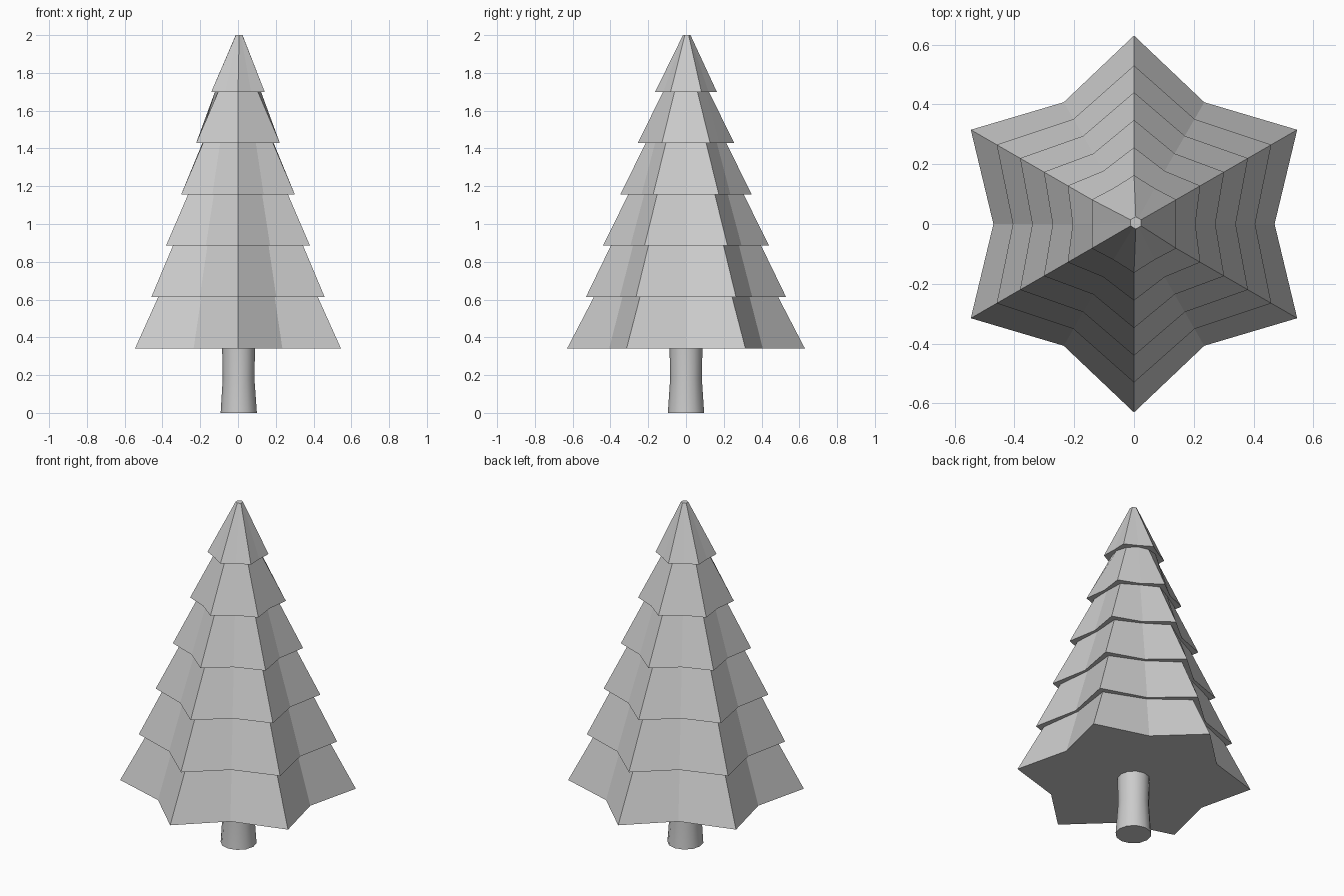
import bpy, bmesh
from math import sin, cos, tau

if "Cube" in bpy.data.objects:
    bpy.data.objects.remove(bpy.data.objects["Cube"])


def ring(bm, ridge, valley, z, sides, cx=0.0, cy=0.0):
    # odd corners are ridges, even corners are valleys
    return [bm.verts.new((cx + (ridge if i % 2 else valley) * cos(tau * i / sides),
                          cy + (ridge if i % 2 else valley) * sin(tau * i / sides), z))
            for i in range(sides)]


def loft(name, sections, sides, smooth=False):
    bm = bmesh.new()
    rings = [ring(bm, r, v, z, sides, cx, cy) for r, v, z, cx, cy in sections]
    for a, b in zip(rings, rings[1:]):
        for i in range(sides):
            j = (i + 1) % sides
            bm.faces.new((a[i], a[j], b[j], b[i])).smooth = smooth
    bm.faces.new(rings[0][::-1])
    bm.faces.new(rings[-1])
    bmesh.ops.recalc_face_normals(bm, faces=bm.faces)
    mesh = bpy.data.meshes.new(name)
    bm.to_mesh(mesh)
    bm.free()
    obj = bpy.data.objects.new(name, mesh)
    bpy.context.collection.objects.link(obj)
    return obj


# Tiered foliage: (ridge radius, valley radius, rim height)
tiers = [(0.63, 0.47, 0.34), (0.53, 0.405, 0.613), (0.44, 0.34, 0.885),
         (0.348, 0.272, 0.1155 * 10), (0.256, 0.205, 1.428), (0.163, 0.138, 1.70)]
sections = []
for i, (r, v, z) in enumerate(tiers):
    if i:  # tucked-in top of the tier below
        sections.append((r - 0.042, v - 0.016, z, 0, 0))
    sections.append((r, v, z, 0, 0))
sections.append((0.02, 0.018, 2.0, 0.006, 0.004))
loft("foliage", sections, 12)

# Slightly waisted trunk
trunk = [(0.096, 0.096, 0.0, 0.004, 0), (0.084, 0.084, 0.18, 0.003, 0),
         (0.087, 0.087, 0.345, 0.003, 0)]
obj = loft("trunk", trunk, 12, True)
bpy.context.view_layer.objects.active = obj
obj.select_set(True)
bpy.ops.object.shade_smooth_by_angle(angle=0.7)
